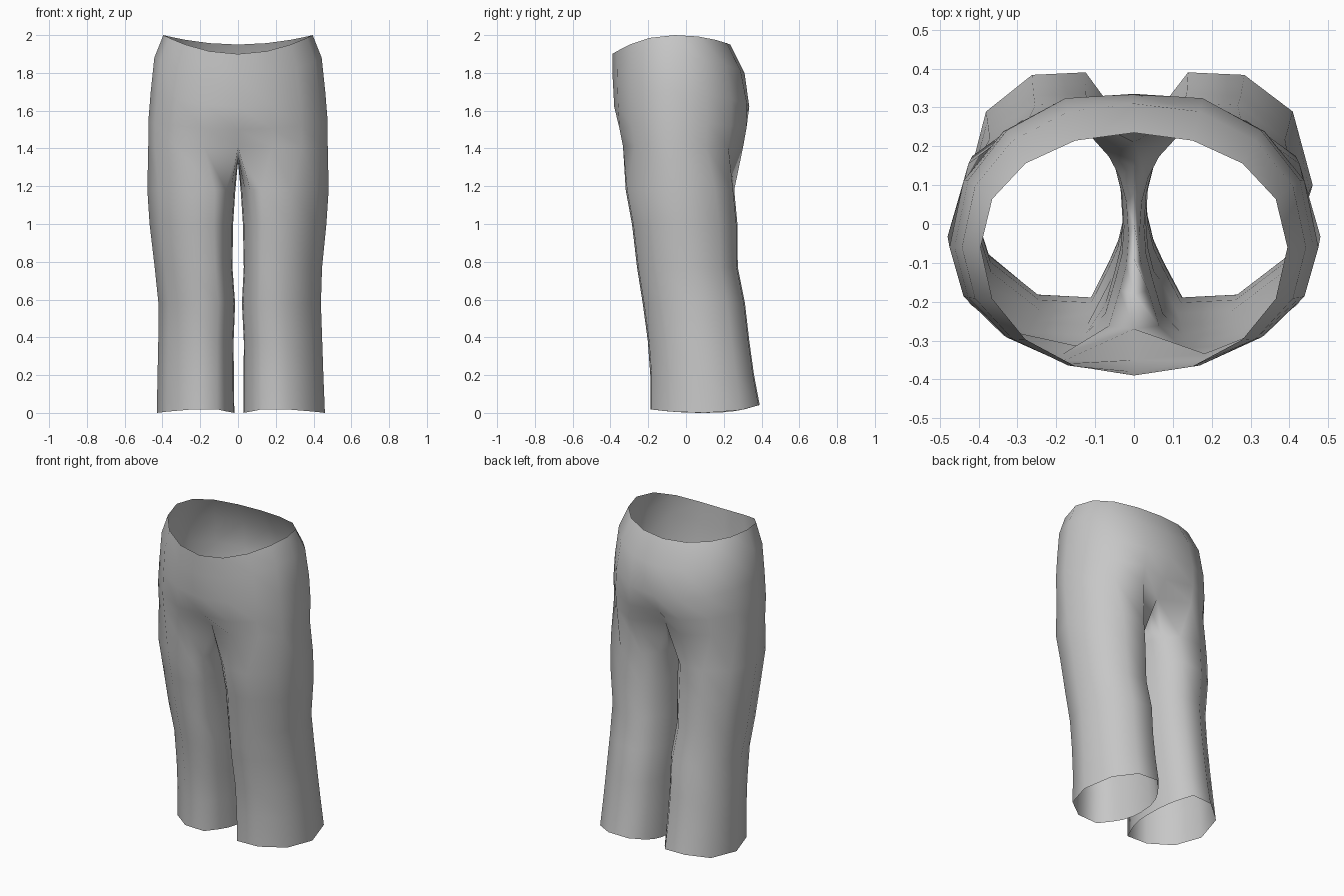
import bpy, bmesh, math

if "Cube" in bpy.data.objects:
    bpy.data.objects.remove(bpy.data.objects["Cube"])

# hip levels: z front, z side, z back, half width, y front, y back, y of centre front, y of centre back
HIPS = [
    (1.90, 2.00, 1.95, 0.395, -0.39, 0.235, -0.39, 0.235),
    (1.77, 1.88, 1.80, 0.443, -0.388, 0.315, -0.388, 0.31),
    (1.62, 1.70, 1.62, 0.462, -0.383, 0.352, -0.38, 0.335),
    (1.50, 1.54, 1.50, 0.475, -0.375, 0.348, -0.35, 0.28),
    (1.41, 1.42, 1.40, 0.475, -0.355, 0.328, -0.27, 0.21),
]
# leg levels: z, inner x, outer x, y front, y back, sideways shift
LEGS = [
    (1.18, 0.014, 0.480, -0.320, 0.255, 0.0),
    (1.00, 0.026, 0.468, -0.287, 0.272, 0.0),
    (0.77, 0.030, 0.443, -0.260, 0.274, 0.002),
    (0.58, 0.018, 0.430, -0.230, 0.312, 0.009),
    (0.38, 0.027, 0.434, -0.203, 0.335, 0.012),
    (0.20, 0.026, 0.439, -0.190, 0.360, 0.013),
    (0.00, 0.024, 0.445, -0.190, 0.390, 0.015),
]
# seam under the crotch, back to front: y, z
SEAM = [(0.15, 1.365), (0.08, 1.34), (0.0, 1.33), (-0.09, 1.335), (-0.18, 1.36)]


def power(v, e):
    return math.copysign(abs(v) ** e, v)


def hip_point(level, k):
    """k = 0 centre front, 4 side, 8 centre back."""
    zf, zs, zb, w, yf, yb, cf, cb = level
    t = math.pi * k / 8
    s, c = math.sin(t), math.cos(t)
    y = -0.06 + ((yf + 0.06) * power(c, 0.95) if c > 0 else (yb + 0.06) * power(-c, 0.9))
    y = cf if k == 0 else cb if k == 8 else y
    z = zs + ((zf if c > 0 else zb) - zs) * c * c
    return w * s, y, z


def leg_point(level, k):
    """k = 0..8 round the outside, 9..13 along the inside."""
    z, xi, xo, yf, yb, _ = level
    a = -50 + 35 * k if k <= 8 else 230 + 80 / 6 * (k - 8)
    s, c = math.sin(math.radians(a)), math.cos(math.radians(a))
    x = (xi + xo) / 2 + (xo - xi) / 2 * power(s, 0.92)
    if 1 <= k <= 7:                              # front and back lean inward
        x -= (0.06 if c > 0 else 0.045) * c * c
    reach = 1.03 * (yb - yf) / 2
    if k == 0 and z > 0.7:                       # fuller inner thigh
        reach *= 1.18
    y = (yf + yb) / 2 - reach * power(c, 0.95 if c > 0 else 0.82)
    if z == 0:                                   # wavy hem
        z = c * c * (0.02 if c > 0 else 0.045)
    return x, y, z


bm = bmesh.new()


def strip(a, b, flip, closed=True):
    n = len(a)
    for i in range(n if closed else n - 1):
        j = (i + 1) % n
        f = [a[i], b[i], b[j], a[j]]
        bm.faces.new(f[::-1] if flip else f)


# waist and seat
hip_rings = []
for level in HIPS:
    right = [bm.verts.new(hip_point(level, k)) for k in range(9)]
    left = [right[0]]
    for v in right[1:8]:
        left.append(bm.verts.new((-v.co.x, v.co.y, v.co.z)))
    left.append(right[8])
    hip_rings.append((right, left))
for upper, lower in zip(hip_rings, hip_rings[1:]):
    for side in (0, 1):
        strip(upper[side], lower[side], side == 1, closed=False)

# legs hang from the half hip ring closed by the shared seam
seam = [bm.verts.new((0, y, z)) for y, z in SEAM]
for side, sign in ((0, 1), (1, -1)):
    previous = hip_rings[-1][side] + seam
    for level in LEGS:
        ring = []
        for k in range(14):
            x, y, z = leg_point(level, k)
            shift = level[5] * (0.65 + 0.35 * (x - 0.23) / 0.21)
            ring.append(bm.verts.new((sign * x + shift, y, z)))
        strip(previous, ring, side == 1)
        previous = ring

for f in bm.faces:
    f.smooth = True
mesh = bpy.data.meshes.new("trousers")
bm.to_mesh(mesh)
bm.free()

grey = bpy.data.materials.new("grey cloth")
grey.diffuse_color = (0.57, 0.57, 0.57, 1)
grey.use_nodes = True
grey.node_tree.nodes["Principled BSDF"].inputs["Base Color"].default_value = grey.diffuse_color
mesh.materials.append(grey)
trousers = bpy.data.objects.new("trousers", mesh)
bpy.context.collection.objects.link(trousers)
